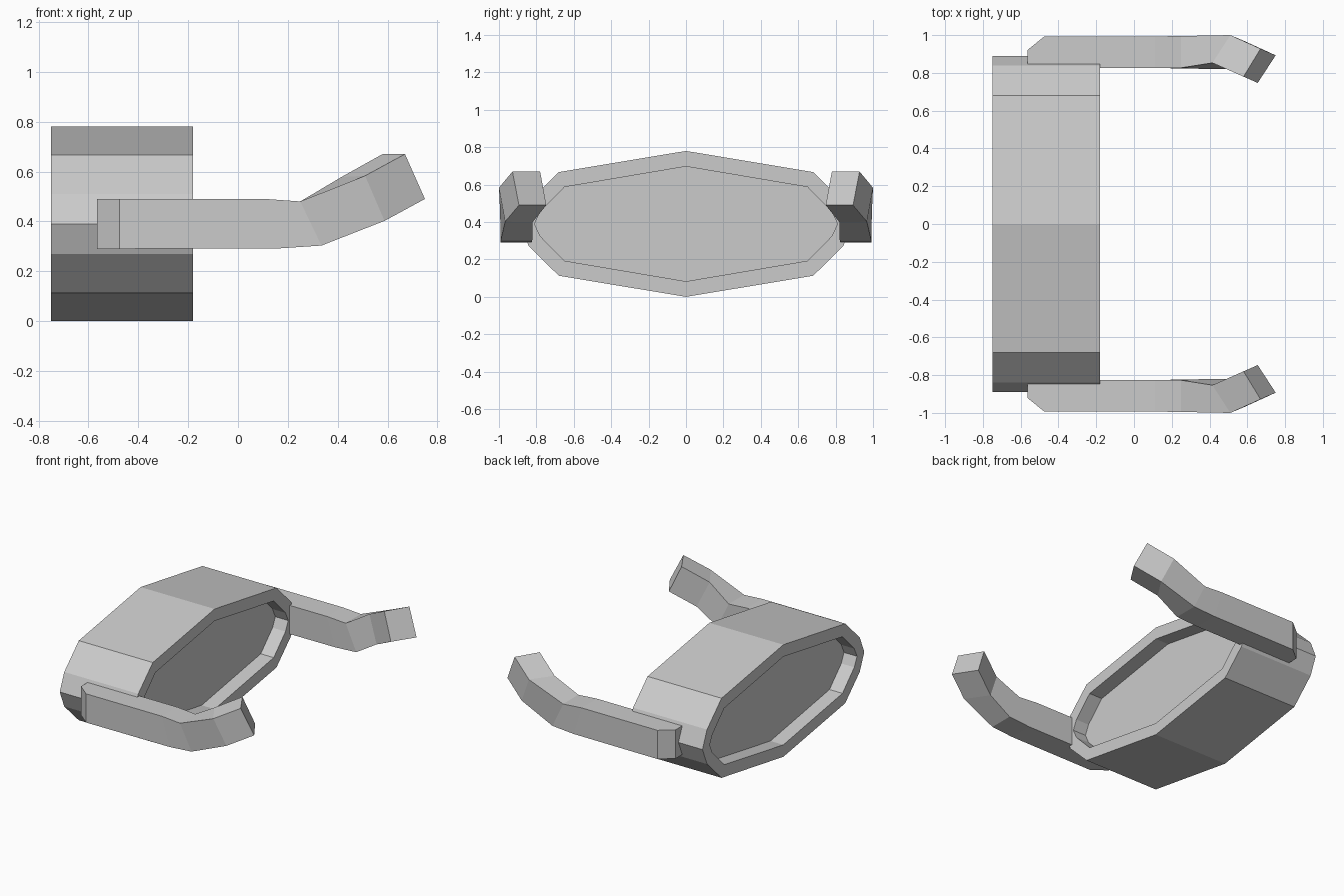
import bpy, bmesh
from mathutils import Vector

if "Cube" in bpy.data.objects:
    bpy.data.objects.remove(bpy.data.objects["Cube"])


def loft(name, rings):
    """Skin a list of equal-length point rings and cap both ends."""
    bm = bmesh.new()
    loops = [[bm.verts.new(Vector(p)) for p in ring] for ring in rings]
    n = len(loops[0])
    for a, b in zip(loops, loops[1:]):
        for i in range(n):
            j = (i + 1) % n
            bm.faces.new((a[i], a[j], b[j], b[i]))
    bm.faces.new(loops[0])
    bm.faces.new(loops[-1])
    bmesh.ops.recalc_face_normals(bm, faces=bm.faces[:])
    mesh = bpy.data.meshes.new(name)
    bm.to_mesh(mesh)
    bm.free()
    obj = bpy.data.objects.new(name, mesh)
    bpy.context.collection.objects.link(obj)
    return obj


def symmetric_profile(quarter, mid_z):
    """Mirror a quarter outline (y, height above centre) into a full loop."""
    right = quarter + [(y, -h) for y, h in reversed(quarter[:-1])]
    left = [(-y, h) for y, h in reversed(right[1:-1])]
    return [(y, mid_z + h) for y, h in right + left]


# Body: faceted tube with a recessed panel on both ends
MID = 0.39
outer = symmetric_profile([(0, 0.39), (0.68, 0.277), (0.84, 0.12), (0.89, 0)], MID)
inner = symmetric_profile([(0, 0.307), (0.65, 0.197), (0.78, 0.065), (0.81, 0)], MID)
sections = [(-0.65, inner), (-0.75, inner), (-0.75, outer),
            (-0.18, outer), (-0.18, inner), (-0.28, inner)]
loft("body", [[(x, y, z) for y, z in prof] for x, prof in sections])

# Arms: sections listed as inner top, outer top, outer bottom, inner bottom
arm = [
    [(-0.565, 0.825, 0.49), (-0.565, 0.92, 0.49), (-0.565, 0.92, 0.29), (-0.565, 0.825, 0.29)],
    [(-0.475, 0.825, 0.49), (-0.475, 0.993, 0.49), (-0.475, 0.993, 0.29), (-0.475, 0.825, 0.29)],
    [(0.11, 0.825, 0.49), (0.11, 0.993, 0.49), (0.17, 0.993, 0.292), (0.17, 0.825, 0.292)],
    [(0.25, 0.827, 0.48), (0.25, 0.995, 0.48), (0.335, 0.99, 0.303), (0.335, 0.822, 0.303)],
    [(0.415, 0.853, 0.578), (0.51, 1.0, 0.583), (0.588, 0.967, 0.402), (0.493, 0.82, 0.40)],
    [(0.58, 0.78, 0.67), (0.67, 0.928, 0.67), (0.75, 0.893, 0.49), (0.655, 0.747, 0.49)],
]
for side, label in ((-1, "front_arm"), (1, "back_arm")):
    loft(label, [[(x, side * y, z) for x, y, z in ring] for ring in arm])
